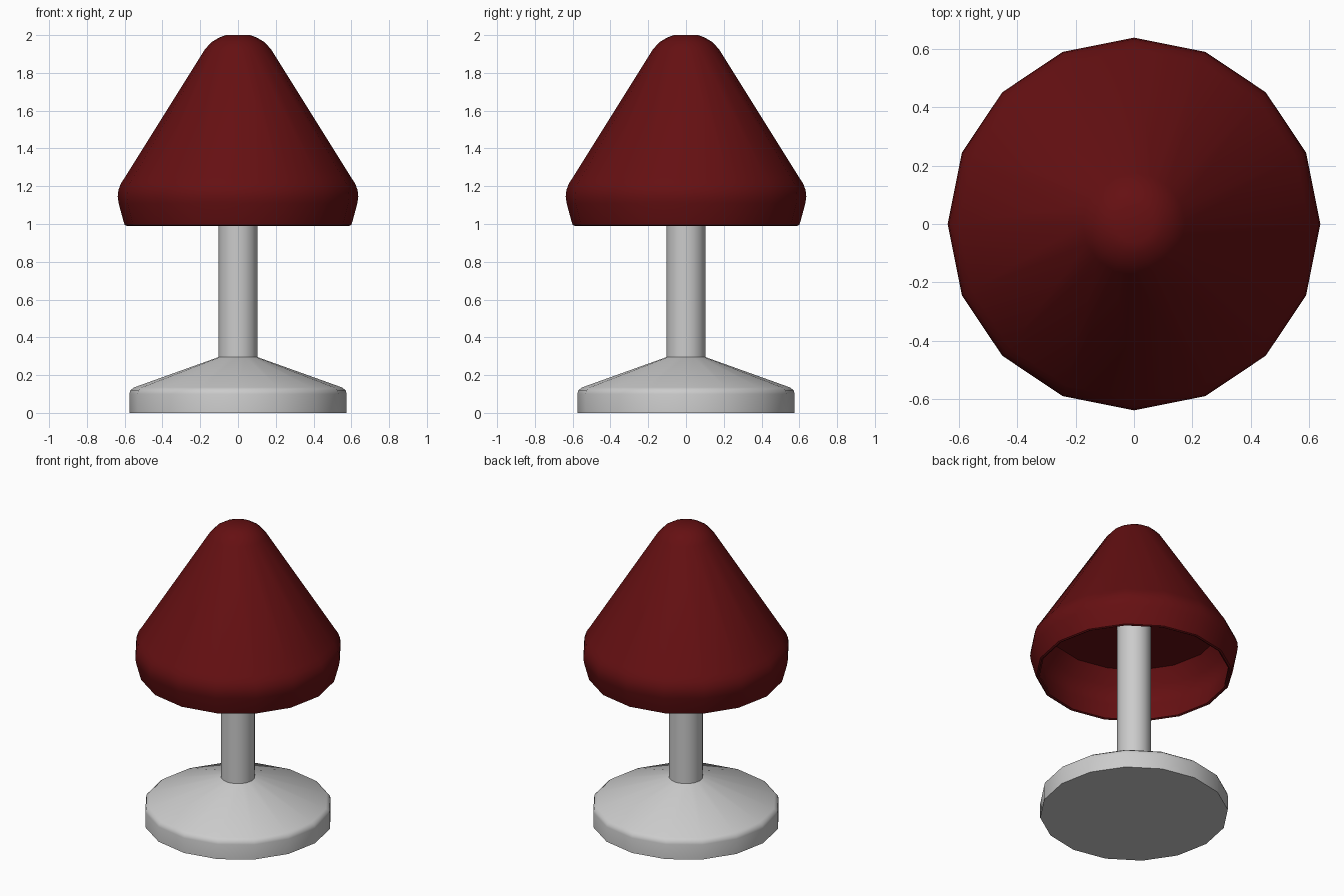
import bpy, bmesh
from math import cos, sin, pi, radians

if "Cube" in bpy.data.objects:
    bpy.data.objects.remove(bpy.data.objects["Cube"])

SIDES = 16

def lathe(name, profile, smooth_angle=40):
    """Revolve (radius, z) points around z; radius 0 makes a single pole vertex."""
    bm = bmesh.new()
    rings = []
    for r, z in profile:
        count = SIDES if r > 0 else 1
        rings.append([bm.verts.new((r * cos(2 * pi * i / SIDES), r * sin(2 * pi * i / SIDES), z))
                      for i in range(count)])
    for a, b in zip(rings, rings[1:]):
        for i in range(SIDES):
            j = (i + 1) % SIDES
            quad = [a[i % len(a)], a[j % len(a)], b[j % len(b)], b[i % len(b)]]
            bm.faces.new(list(dict.fromkeys(quad)))
    bmesh.ops.recalc_face_normals(bm, faces=bm.faces)
    mesh = bpy.data.meshes.new(name)
    bm.to_mesh(mesh)
    bm.free()
    obj = bpy.data.objects.new(name, mesh)
    bpy.context.collection.objects.link(obj)
    bpy.ops.object.select_all(action='DESELECT')
    obj.select_set(True)
    bpy.context.view_layer.objects.active = obj
    bpy.ops.object.shade_smooth_by_angle(angle=radians(smooth_angle))
    return obj

# Weighted foot and stem, one continuous turned piece
lathe("base_and_stem", [
    (0, 0), (0.575, 0), (0.575, 0.10), (0.57, 0.12), (0.55, 0.135),
    (0.104, 0.295), (0.104, 1.32), (0, 1.32)])

# Shade: rounded cone outside, shallow recess with a flat ceiling inside
shade = lathe("shade", [
    (0, 2.0), (0.065, 2.0), (0.10, 1.987), (0.14, 1.963), (0.175, 1.925),
    (0.60, 1.245), (0.62, 1.215), (0.633, 1.18), (0.637, 1.145), (0.632, 1.11),
    (0.605, 1.01), (0.60, 0.995), (0.59, 0.99), (0.58, 0.995), (0.578, 1.01),
    (0.603, 1.11), (0.607, 1.145), (0.60, 1.19), (0.585, 1.23),
    (0.53, 1.32), (0, 1.32)])

red = bpy.data.materials.new("dark_red")
red.diffuse_color = (0.13, 0.005, 0.006, 1)
red.use_nodes = True
red.node_tree.nodes["Principled BSDF"].inputs["Base Color"].default_value = red.diffuse_color
shade.data.materials.append(red)
